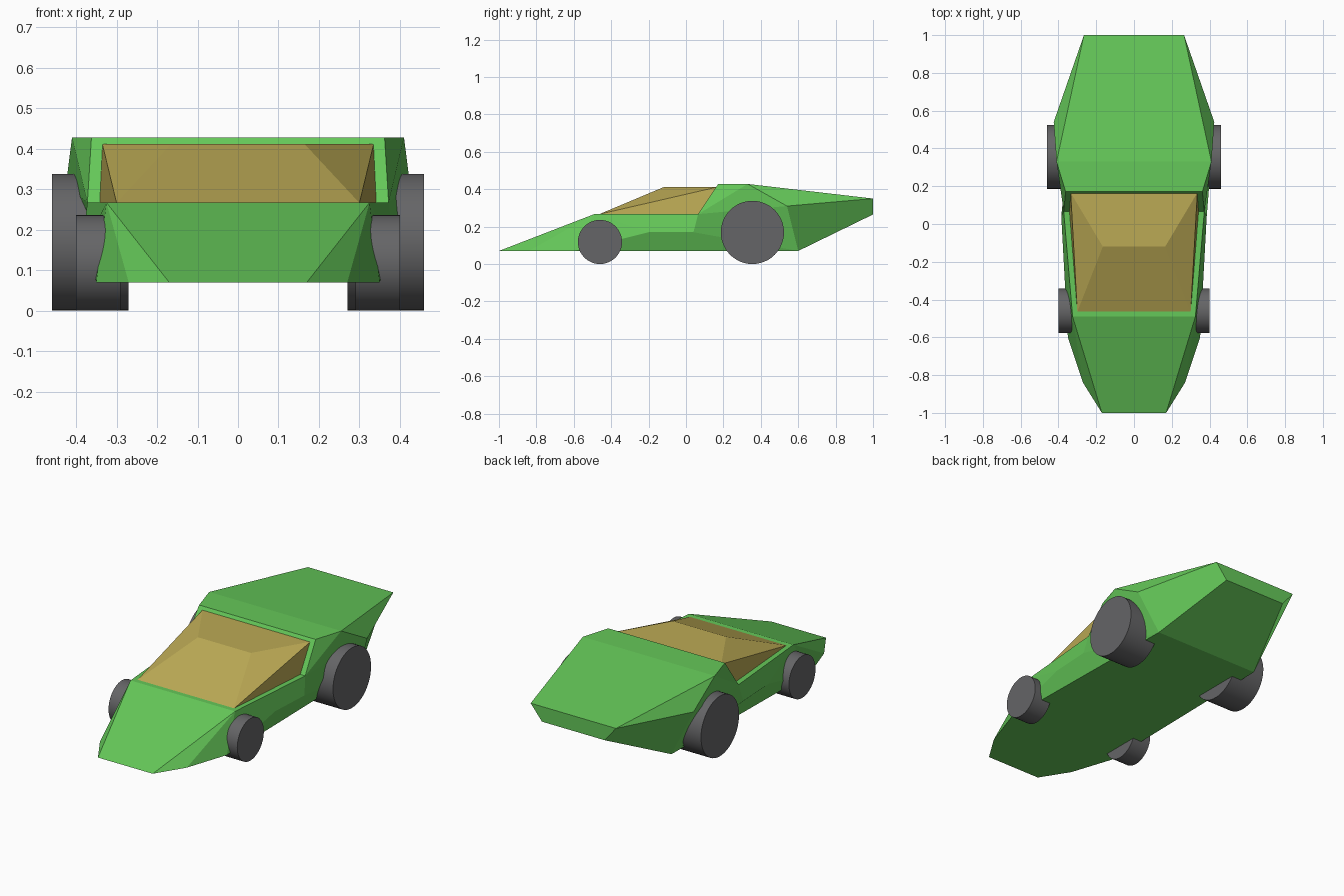
import bpy, bmesh, math

if "Cube" in bpy.data.objects:
    bpy.data.objects.remove(bpy.data.objects["Cube"])


def material(name, rgb):
    m = bpy.data.materials.new(name)
    m.diffuse_color = (*rgb, 1)
    m.use_nodes = True
    m.node_tree.nodes["Principled BSDF"].inputs["Base Color"].default_value = m.diffuse_color
    return m


green = material("green_paint", (0.13, 0.58, 0.10))
gold = material("gold_glass", (0.50, 0.40, 0.09))
rubber = material("dark_rubber", (0.13, 0.13, 0.135))


def symmetric_shell(name, pts, spine, sides, floor, mat):
    """Closed faceted shell from right-hand points: spine bridges left to right,
    side faces are made on both sides, floor is one polygon across."""
    bm = bmesh.new()
    r = {k: bm.verts.new(p) for k, p in pts.items()}
    l = {k: bm.verts.new((-p[0], p[1], p[2])) for k, p in pts.items()}
    for a, b in zip(spine, spine[1:]):
        bm.faces.new((r[a], r[b], l[b], l[a]))
    for s in sides:
        bm.faces.new([r[k] for k in s])
        bm.faces.new([l[k] for k in reversed(s)])
    bm.faces.new([r[k] for k in floor] + [l[k] for k in reversed(floor)])
    bmesh.ops.recalc_face_normals(bm, faces=bm.faces)
    mesh = bpy.data.meshes.new(name)
    bm.to_mesh(mesh)
    bm.free()
    mesh.materials.append(mat)
    ob = bpy.data.objects.new(name, mesh)
    bpy.context.collection.objects.link(ob)


# Wedge body: N nose, C hood corner, D/E rear cockpit wall, F roof, R/S tail, W hip
body = {
    "N": (0.17, -1.0, 0.07), "M": (0.27, -0.84, 0.07), "P": (0.35, -0.60, 0.07),
    "Q": (0.33, 0.60, 0.07), "C": (0.325, -0.49, 0.267), "D": (0.372, 0.065, 0.267),
    "A": (0.372, -0.20, 0.17), "B": (0.385, 0.04, 0.17), "E": (0.362, 0.172, 0.428),
    "F": (0.41, 0.33, 0.428), "W": (0.425, 0.54, 0.31), "R": (0.265, 1.0, 0.35),
    "S": (0.195, 1.0, 0.265),
}
symmetric_shell("body", body, "NCDEFRSQ",
                ["NMC", "MPC", "PAC", "ABDC", "PQBA", "BQWD", "DWF", "DFE",
                 "FWR", "WQSR"], "NMPQ", green)

# Cockpit canopy
canopy = {
    "K": (0.30, -0.465, 0.266), "V": (0.165, -0.12, 0.411),
    "T": (0.335, 0.165, 0.411), "L": (0.342, 0.07, 0.266),
}
symmetric_shell("canopy", canopy, "KVTL", ["KTV", "KLT"], "KL", gold)

# Wheels: larger pair at the back
for axle, y, radius, inner, outer in (("front", -0.46, 0.118, 0.29, 0.40),
                                      ("rear", 0.355, 0.169, 0.27, 0.46)):
    for side, s in (("right", 1), ("left", -1)):
        bpy.ops.mesh.primitive_cylinder_add(
            vertices=48, radius=radius, depth=outer - inner,
            location=(s * (inner + outer) / 2, y, radius),
            rotation=(0, math.pi / 2, 0))
        wheel = bpy.context.object
        wheel.name = f"{axle}_{side}_wheel"
        wheel.data.materials.append(rubber)
        bpy.ops.object.shade_smooth_by_angle()
